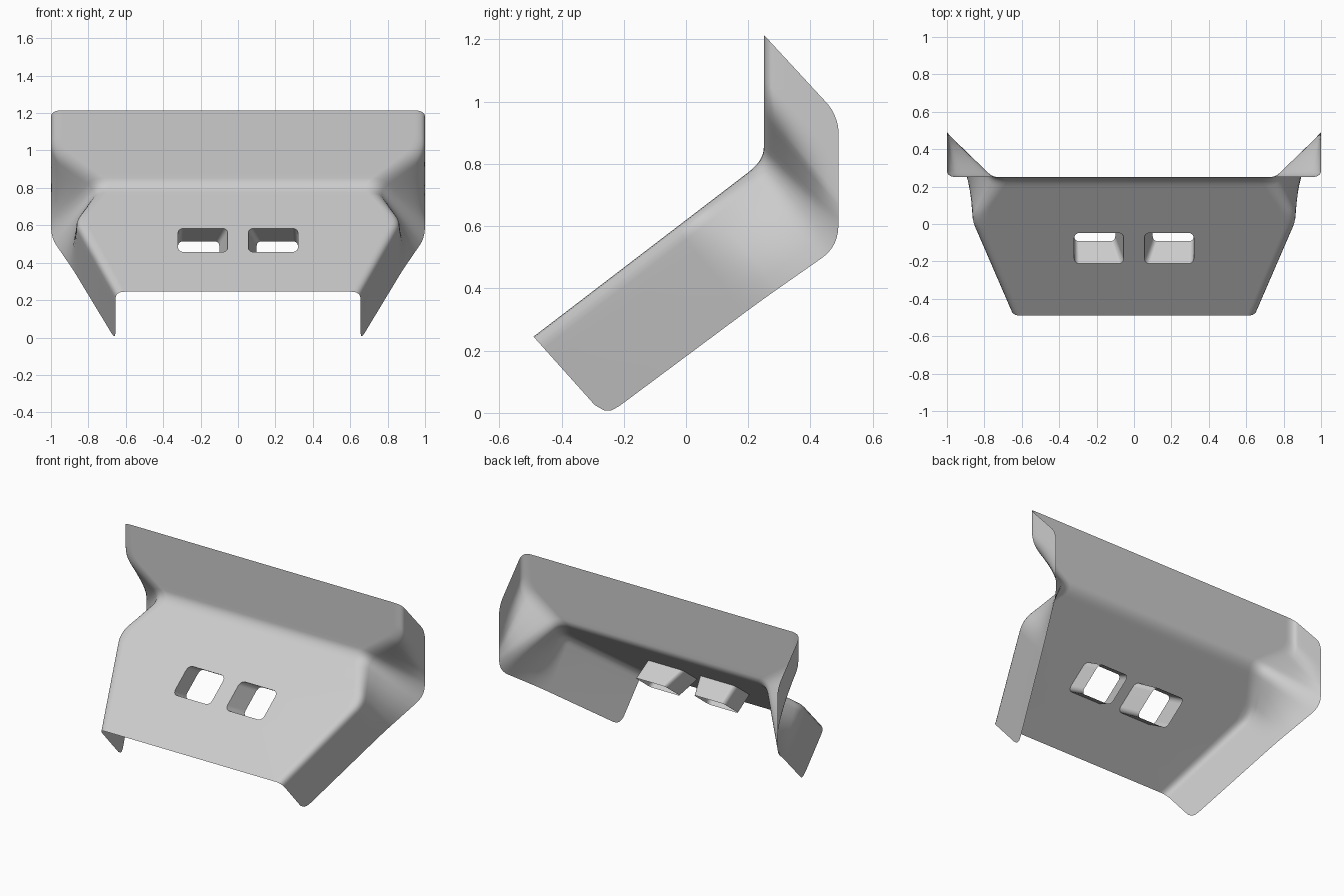
import bpy, bmesh, math
from mathutils import Vector

if "Cube" in bpy.data.objects:
    bpy.data.objects.remove(bpy.data.objects["Cube"])

SEG = 6      # segments per rounded corner
SUB = 5      # samples on each straight run
R = 0.07     # corner size


def slope_z(y):
    """Height of the sloped plate at depth y."""
    return 0.245 + 0.765 * (y + 0.49)


def rounded_path(points, r):
    """Open polyline with soft corners and a fixed number of samples."""
    pts = [Vector(p) for p in points]
    out, start = [], pts[0]
    for i in range(1, len(pts)):
        last = i == len(pts) - 1
        end = pts[i] if last else pts[i] + (pts[i - 1] - pts[i]).normalized() * r
        if i == 1:   # close samples for the rounded lip ends
            fr = [0, .02, .05, .1, .2, .4, .7]
        elif last:
            fr = [0, .3, .6, .72, .82, .92, .97, 1]
        else:
            fr = [j / SUB for j in range(SUB)]
        out += [start.lerp(end, f) for f in fr]
        if not last:
            nxt = pts[i] + (pts[i + 1] - pts[i]).normalized() * r
            for s in range(SEG):
                t = s / SEG
                out.append(end.lerp(pts[i], t).lerp(pts[i].lerp(nxt, t), t))
            start = nxt
    return out


# Guide lines of the right side: plate inset, fold and outer lip
inset = rounded_path([(.605, -.49, slope_z(-.49)), (.82, .02, slope_z(.02)),
                      (.66, .25, slope_z(.25)), (.94, .25, 1.02), (.94, .25, 1.215)], R)
fold = rounded_path([(.655, -.49, slope_z(-.49)), (.875, .02, slope_z(.02)),
                     (.72, .25, slope_z(.25)), (1, .25, 1.0), (1, .25, 1.215)], R)
lip = rounded_path([(.655, -.26, -.012), (.88, .24, .36), (1, .49, .535),
                    (1, .49, .75), (1, .49, .955)], R)


def end_trim(k):
    """Pull the lip in near both ends so its free corners are round."""
    trim = 0
    for end, r in ((0, .05), (-1, .05)):
        d = (lip[k] - lip[end]).length
        if d < r:
            trim = r - math.sqrt(r * r - (r - d) ** 2)
    return trim


bm = bmesh.new()
rows = []
for k in range(len(fold)):
    i, f, l = inset[k], fold[k], lip[k]
    l = l + (f - l).normalized() * end_trim(k)
    m = f.lerp(l, .05 / (l - f).length)
    side = [i.lerp(f, t / 5).lerp(f.lerp(m, t / 5), t / 5) for t in range(6)]
    side += [m.lerp(l, t / 6) for t in range(1, 7)]
    left = [Vector((-p.x, p.y, p.z)) for p in reversed(side)]
    rows.append([bm.verts.new(p) for p in left + side])

# Loft the shell, leaving the flat middle of the sloped plate open
mid = len(rows[0]) // 2 - 1
flat_end = max(k for k in range(len(inset)) if inset[k].z < .7 and inset[k].y < .2)
for k in range(len(rows) - 1):
    for c in range(len(rows[0]) - 1):
        if c == mid and k < flat_end:
            continue
        bm.faces.new((rows[k][c], rows[k][c + 1], rows[k + 1][c + 1], rows[k + 1][c]))


def edge(a, b):
    return bm.edges.get((a, b)) or bm.edges.new((a, b))


plate_edges = [edge(rows[0][mid], rows[0][mid + 1]),
               edge(rows[flat_end][mid], rows[flat_end][mid + 1])]
for k in range(flat_end):
    for c in (mid, mid + 1):
        plate_edges.append(edge(rows[k][c], rows[k + 1][c]))

# Two slots with tapered sleeves behind the plate
X0, X1, Y0, Y1, CR = .055, .32, -.212, -.048, .028
outline = []
for cx, cy, a0 in ((X1 - CR, Y1 - CR, 0), (X0 + CR, Y1 - CR, 90),
                   (X0 + CR, Y0 + CR, 180), (X1 - CR, Y0 + CR, 270)):
    for s in range(6):
        a = math.radians(a0 + s * 18)
        outline.append((cx + CR * math.cos(a), cy + CR * math.sin(a)))
sleeves = []
for sx in (1, -1):
    front = [bm.verts.new((sx * x, y, slope_z(y))) for x, y in outline]
    back = [bm.verts.new((sx * (X1 - (X1 - x) * .83), y + .12, slope_z(y) - .07))
            for x, y in outline]
    n = len(front)
    plate_edges += [edge(front[j], front[(j + 1) % n]) for j in range(n)]
    sleeves.append((front, back))
bmesh.ops.triangle_fill(bm, use_beauty=True, use_dissolve=False, edges=plate_edges,
                        normal=Vector((0, -.765, 1)).normalized())
for front, back in sleeves:
    n = len(front)
    for j in range(n):
        q = (j + 1) % n
        bm.faces.new((front[j], front[q], back[q], back[j]))

bmesh.ops.recalc_face_normals(bm, faces=bm.faces)
# Make the outside of the sloped plate face up
if sum(f.normal.z * f.calc_area() for f in bm.faces) < 0:
    bmesh.ops.reverse_faces(bm, faces=bm.faces)

mesh = bpy.data.meshes.new("bent_panel")
bm.to_mesh(mesh)
bm.free()
panel = bpy.data.objects.new("bent_panel", mesh)
bpy.context.collection.objects.link(panel)

grey = bpy.data.materials.new("light_grey")
grey.diffuse_color = (.6, .6, .6, 1)
grey.use_nodes = True
grey.node_tree.nodes["Principled BSDF"].inputs["Base Color"].default_value = grey.diffuse_color
mesh.materials.append(grey)

bpy.context.view_layer.objects.active = panel
panel.select_set(True)
bpy.ops.object.shade_smooth_by_angle(angle=math.radians(35))
wn = panel.modifiers.new("even_shading", 'WEIGHTED_NORMAL')
wn.keep_sharp = True
